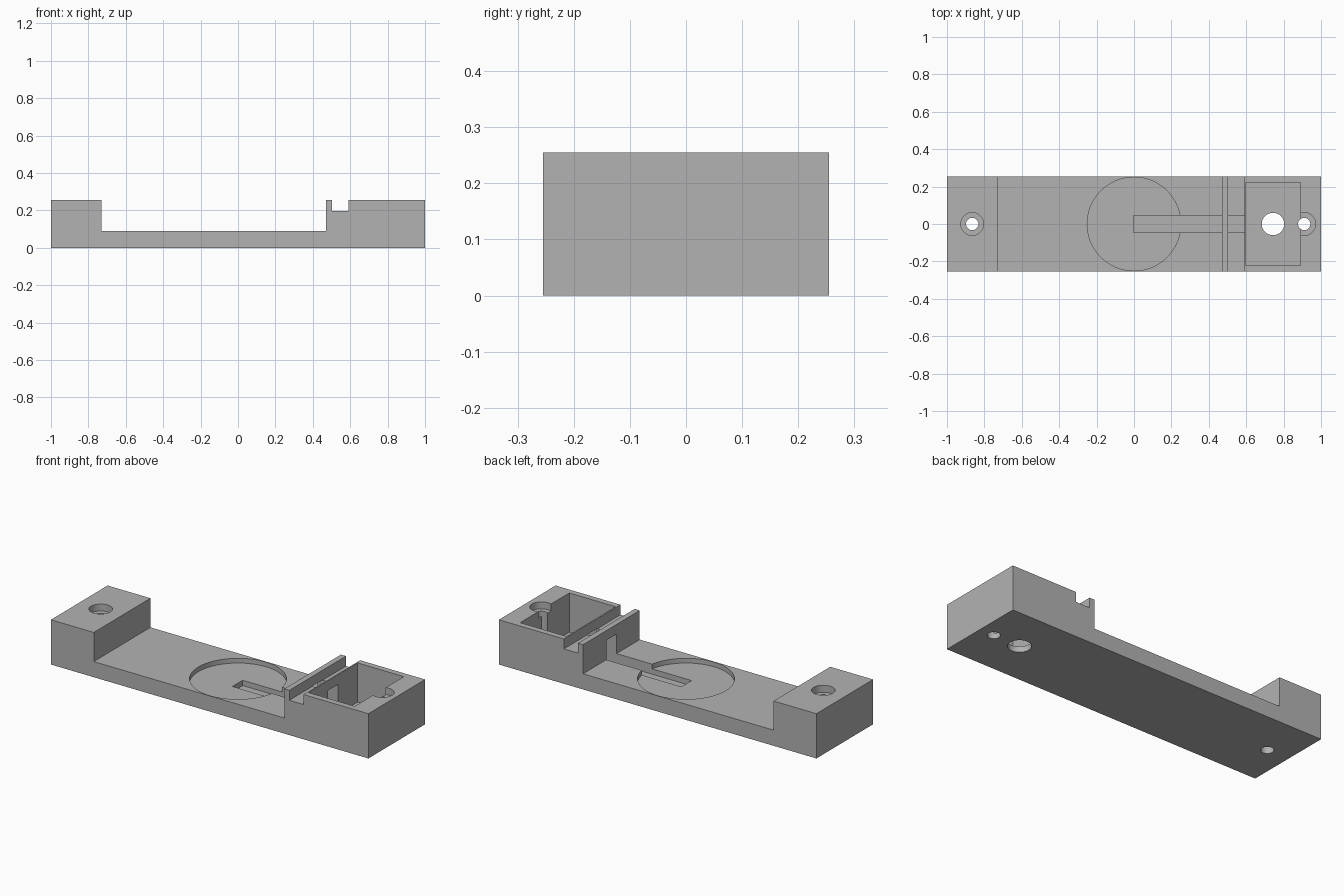
import bpy
import bmesh

cube = bpy.data.objects.get("Cube")
if cube:
    bpy.data.objects.remove(cube, do_unlink=True)

HALF_W = 0.255

grey = bpy.data.materials.new("plain grey")
grey.use_nodes = True
grey.diffuse_color = (0.45, 0.45, 0.45, 1)
grey.node_tree.nodes["Principled BSDF"].inputs["Base Color"].default_value = (0.45, 0.45, 0.45, 1)


def make_object(name, bm):
    bmesh.ops.recalc_face_normals(bm, faces=bm.faces)
    mesh = bpy.data.meshes.new(name)
    bm.to_mesh(mesh)
    bm.free()
    mesh.materials.append(grey)
    obj = bpy.data.objects.new(name, mesh)
    bpy.context.collection.objects.link(obj)
    return obj


def cut(name, bm):
    """Subtract the given shape from the tray."""
    cutter = make_object(name, bm)
    cutter.hide_render = True
    mod = tray.modifiers.new(name, 'BOOLEAN')
    mod.operation = 'DIFFERENCE'
    mod.solver = 'EXACT'
    mod.object = cutter
    bpy.context.view_layer.objects.active = tray
    bpy.ops.object.modifier_apply(modifier=name)
    bpy.data.objects.remove(cutter, do_unlink=True)


def cut_box(name, x0, x1, half_y, z0, z1):
    bm = bmesh.new()
    bmesh.ops.create_cube(bm, size=1)
    bmesh.ops.scale(bm, vec=(x1 - x0, 2 * half_y, z1 - z0), verts=bm.verts)
    bmesh.ops.translate(bm, vec=((x0 + x1) / 2, 0, (z0 + z1) / 2), verts=bm.verts)
    cut(name, bm)


def cut_round(name, x, radius, z0, z1, sides=64):
    bm = bmesh.new()
    bmesh.ops.create_cone(bm, cap_ends=True, segments=sides, radius1=radius,
                          radius2=radius, depth=z1 - z0)
    bmesh.ops.translate(bm, vec=(x, 0, (z0 + z1) / 2), verts=bm.verts)
    cut(name, bm)


# Stepped side profile swept across the full width
profile = [(-1, 0), (1, 0), (1, 0.255), (0.591, 0.255), (0.591, 0.198), (0.502, 0.198),
           (0.502, 0.255), (0.47, 0.255), (0.47, 0.089), (-0.73, 0.089), (-0.73, 0.255), (-1, 0.255)]
bm = bmesh.new()
side = bm.faces.new([bm.verts.new((x, -HALF_W, z)) for x, z in profile])
swept = bmesh.ops.extrude_face_region(bm, geom=[side])
bmesh.ops.translate(bm, vec=(0, 2 * HALF_W, 0),
                    verts=[v for v in swept["geom"] if isinstance(v, bmesh.types.BMVert)])
tray = make_object("mounting_tray", bm)

# Round seat, pocket and the cable channel joining them
cut_round("round_seat", 0, 0.25, 0.062, 0.15, 96)
cut_box("pocket", 0.599, 0.89, 0.221, 0.032, 0.4)
cut_box("cable_channel", -0.003, 0.65, 0.046, 0.032, 0.2)
cut_round("pocket_floor_hole", 0.743, 0.06, -0.1, 0.1)

# Counterbored screw holes at both ends
for end, x in (("right", -0.865), ("left", 0.91)):
    cut_round(end + "_screw_hole", x, 0.033, -0.1, 0.4)
    cut_round(end + "_counterbore", x, 0.061, 0.215, 0.4)

# Smooth the round walls, keep edges sharp
bpy.ops.object.select_all(action='DESELECT')
tray.select_set(True)
bpy.context.view_layer.objects.active = tray
bpy.ops.object.shade_smooth_by_angle(angle=0.5)
